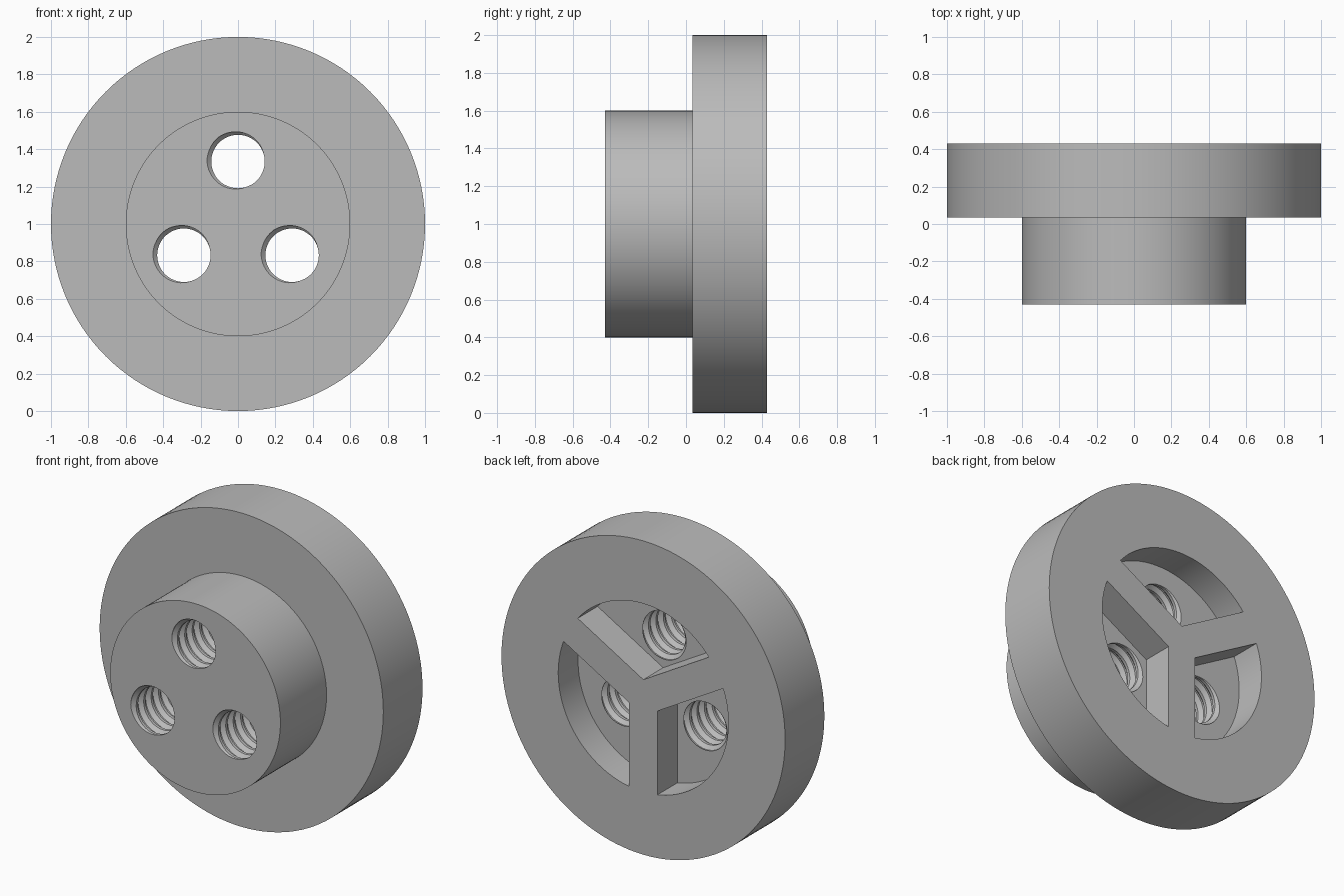
import bpy, bmesh, math
from mathutils import Matrix, Vector

cube = bpy.data.objects.get("Cube")
if cube:
    bpy.data.objects.remove(cube, do_unlink=True)

CENTRE_Z = 1.0
FRONT, STEP, BACK = -0.43, 0.035, 0.43
HUB_R, FLANGE_R = 0.6, 1.0
POCKET_FLOOR, SPOKE_HALF = 0.23, 0.1
HOLE_DISTANCE, PITCH = 0.334, 0.075
DIRECTIONS = [math.radians(a) for a in (90, 210, 330)]

grey = bpy.data.materials.new("plain_grey")
grey.use_nodes = True
colour = (0.5, 0.5, 0.5, 1)
grey.diffuse_color = colour
grey.node_tree.nodes["Principled BSDF"].inputs["Base Color"].default_value = colour


def polar(r, a, y):
    return Vector((r * math.cos(a), y, CENTRE_Z + r * math.sin(a)))


def make_object(name, bm):
    bmesh.ops.recalc_face_normals(bm, faces=bm.faces)
    mesh = bpy.data.meshes.new(name)
    bm.to_mesh(mesh)
    bm.free()
    mesh.materials.append(grey)
    obj = bpy.data.objects.new(name, mesh)
    bpy.context.collection.objects.link(obj)
    return obj


def turned_body(name, profile, segments=128):
    """Turn (radius, y) points round the y axis and cap both ends."""
    bm = bmesh.new()
    rings = [[bm.verts.new(polar(r, math.tau * i / segments, y))
              for i in range(segments)] for r, y in profile]
    for a, b in zip(rings, rings[1:]):
        for i in range(segments):
            j = (i + 1) % segments
            bm.faces.new((a[i], a[j], b[j], b[i]))
    bm.faces.new(rings[0])
    bm.faces.new(rings[-1])
    return make_object(name, bm)


def pocket_cutter(direction, steps=40):
    """Sector between two spokes, open at the back."""
    half = math.pi / 3 - math.asin(SPOKE_HALF / HUB_R)
    bm = bmesh.new()
    outline = [polar(SPOKE_HALF / math.sin(math.pi / 3), direction, POCKET_FLOOR)]
    outline += [polar(HUB_R, direction - half + 2 * half * i / steps, POCKET_FLOOR)
                for i in range(steps + 1)]
    face = bm.faces.new([bm.verts.new(p) for p in outline])
    result = bmesh.ops.extrude_face_region(bm, geom=[face])
    top = [v for v in result["geom"] if isinstance(v, bmesh.types.BMVert)]
    bmesh.ops.translate(bm, vec=(0, 0.4, 0), verts=top)
    return make_object("pocket_cutter", bm)


def thread_cutter(direction, segments=48):
    """Closed screw shape whose rows follow the helix."""
    thread = [(0, 0.143), (0.25, 0.143), (0.55, 0.166), (0.7, 0.166)]
    n = len(thread)
    start = FRONT - 2.2 * PITCH
    turns = math.ceil((POCKET_FLOOR + 0.02 - start) / PITCH)
    rows = turns * n
    offset = polar(HOLE_DISTANCE, direction, 0)
    bm = bmesh.new()

    def point(i, k):
        t, r = thread[k % n]
        a = -math.tau * i / segments
        y = start + PITCH * (k // n + t + i / segments)
        return bm.verts.new(offset + Vector((r * math.cos(a), y, r * math.sin(a))))

    # The first column is one turn longer, so the helix closes on itself
    grid = [[point(i, k) for k in range(rows + 1 + (n if i == 0 else 0))]
            for i in range(segments)]
    grid.append(grid[0][n:])
    for i in range(segments):
        for k in range(rows):
            bm.faces.new((grid[i][k], grid[i + 1][k],
                          grid[i + 1][k + 1], grid[i][k + 1]))
    # Fan caps, including the step at the seam
    for k in (0, rows):
        loop = [grid[i][k] for i in range(segments)] + grid[0][k + n:k:-1]
        hub = bm.verts.new(offset + Vector((0, start + PITCH * (k / n + 0.5), 0)))
        for a, b in zip(loop, loop[1:] + loop[:1]):
            bm.faces.new((a, b, hub))
    return make_object("thread_cutter", bm)


# Flange and hub in one turned piece
body = turned_body("flanged_hub", [(HUB_R, FRONT), (HUB_R, STEP),
                                   (FLANGE_R, STEP), (FLANGE_R, BACK)])

# Three pockets in the back, each with a threaded hole through the hub
bpy.ops.object.select_all(action='DESELECT')
bpy.context.view_layer.objects.active = body
body.select_set(True)
for direction in DIRECTIONS:
    for cutter in (pocket_cutter(direction), thread_cutter(direction)):
        cutter.hide_render = True
        cut = body.modifiers.new(cutter.name, 'BOOLEAN')
        cut.operation = 'DIFFERENCE'
        cut.solver = 'EXACT'
        cut.object = cutter
        bpy.ops.object.modifier_apply(modifier=cut.name)
        bpy.data.objects.remove(cutter, do_unlink=True)

bpy.ops.object.shade_smooth_by_angle(angle=math.radians(30))
